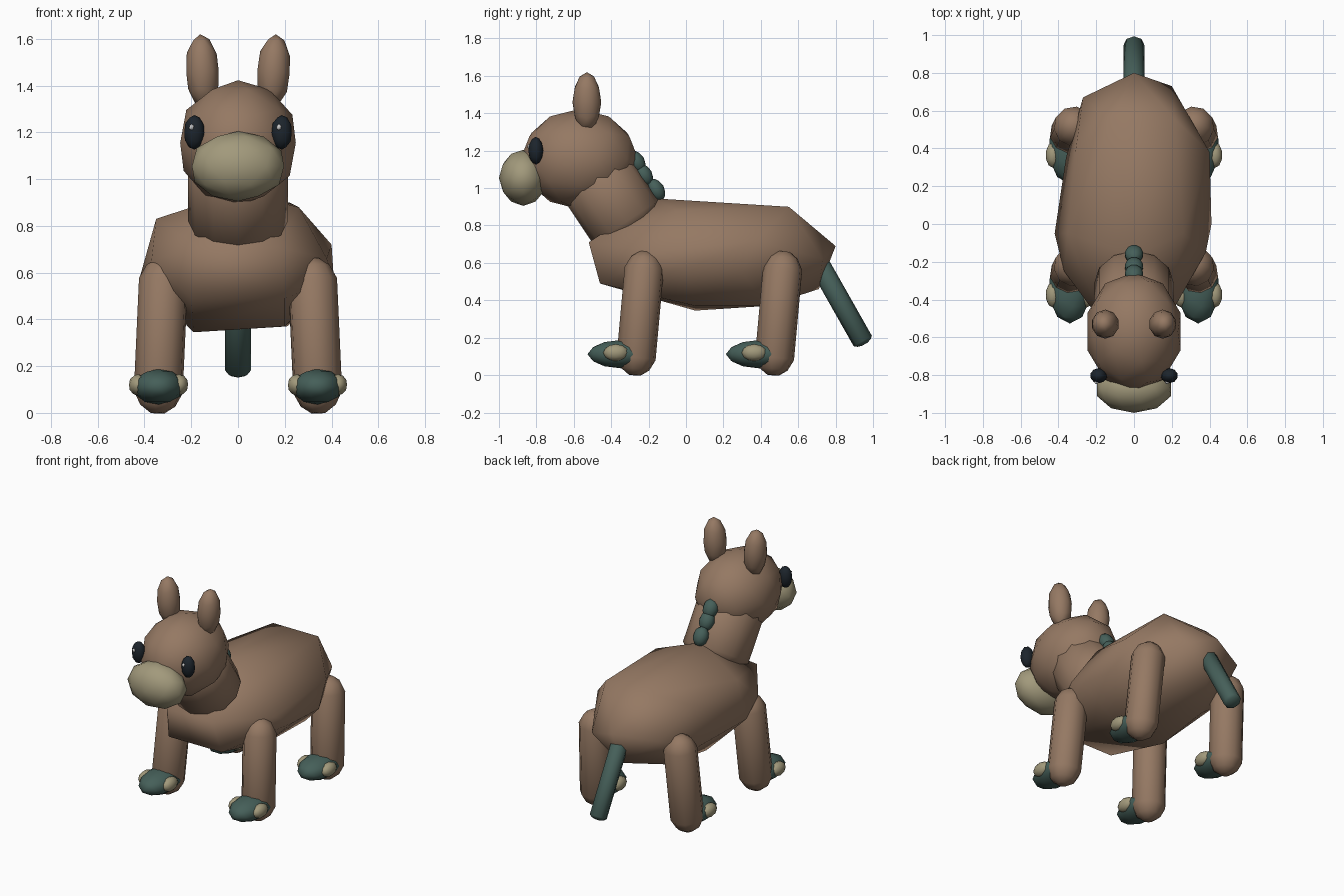
import bpy, bmesh, math
from mathutils import Vector, Matrix

if "Cube" in bpy.data.objects:
    bpy.data.objects.remove(bpy.data.objects["Cube"])


def material(name, rgb):
    m = bpy.data.materials.new(name)
    m.diffuse_color = (*rgb, 1)
    m.use_nodes = True
    m.node_tree.nodes["Principled BSDF"].inputs["Base Color"].default_value = m.diffuse_color
    return m


BROWN = material("brown_hide", (0.30, 0.19, 0.125))
BEIGE = material("beige", (0.36, 0.32, 0.20))
TEAL = material("dark_teal", (0.06, 0.115, 0.10))
DARK = material("eye_dark", (0.012, 0.018, 0.025))
WHITE = material("eye_glint", (0.7, 0.7, 0.7))


def finish(name, bm, mat):
    bmesh.ops.recalc_face_normals(bm, faces=bm.faces)
    me = bpy.data.meshes.new(name)
    bm.to_mesh(me)
    bm.free()
    me.materials.append(mat)
    for p in me.polygons:
        p.use_smooth = True
    ob = bpy.data.objects.new(name, me)
    bpy.context.collection.objects.link(ob)
    return ob


def hull(name, pts, mat):
    bm = bmesh.new()
    for p in pts:
        bm.verts.new(p)
    bmesh.ops.convex_hull(bm, input=bm.verts[:])
    loose = [v for v in bm.verts if not v.link_faces]
    bmesh.ops.delete(bm, geom=loose, context='VERTS')
    return finish(name, bm, mat)


def ball(name, loc, radii, mat, tilt=0, lean=0, sub=2):
    bm = bmesh.new()
    bmesh.ops.create_icosphere(bm, subdivisions=sub, radius=1)
    m = (Matrix.Translation(loc) @ Matrix.Rotation(tilt, 4, 'X')
         @ Matrix.Rotation(lean, 4, 'Y') @ Matrix.Diagonal((*radii, 1)))
    bmesh.ops.transform(bm, matrix=m, verts=bm.verts)
    return finish(name, bm, mat)


def capsule(name, a, b, r, cap, mat, sides=10):
    """Rod from tip a to tip b with domed ends of height cap."""
    a, b = Vector(a), Vector(b)
    length = (b - a).length
    rot = (b - a).to_track_quat('Z', 'Y')
    pts = []
    for z, k in ((0, .3), (cap * .35, .72), (cap, 1),
                 (length - cap, 1), (length - cap * .35, .72), (length, .3)):
        for i in range(sides):
            t = 2 * math.pi * i / sides
            pts.append(a + rot @ Vector((r * k * math.cos(t), r * k * math.sin(t), z)))
    return hull(name, pts, mat)


# Faceted, slightly uneven body
hull("body", [
    (0, .80, .69), (.20, .73, .62), (-.27, .67, .66), (0, .71, .46),
    (.22, .55, .90), (-.12, .55, .90), (-.31, .38, .81), (-.35, -.05, .83),
    (0, -.17, .945), (.26, -.05, .88), (.40, .38, .72), (.41, 0, .57),
    (.40, .30, .55), (-.42, -.05, .58), (-.36, .35, .54), (.38, -.15, .66),
    (-.37, -.25, .65), (.17, -.52, .71), (-.17, -.52, .71), (.20, -.46, .49),
    (-.20, -.46, .49), (-.19, .05, .345), (.20, .05, .37), (.21, .43, .37),
    (-.18, .43, .39)], BROWN)

# Neck, head and muzzle
capsule("neck", (0, -.27, .745), (0, -.54, 1.15), .213, .09, BROWN, 12)
ball("head", (0, -.57, 1.155), (.26, .315, .268), BROWN)
ball("muzzle", (0, -.87, 1.055), (.207, .13, .15), BEIGE)

# Mane tufts and tail
for i, (y, z) in enumerate(((-.265, 1.14), (-.225, 1.07), (-.16, .99))):
    ball(f"mane_tuft_{i + 1}", (0, y, z), (.05, .045, .065), TEAL, tilt=.5)
capsule("tail", (0, .70, .615), (0, .955, .165), .056, .02, TEAL, 8)

for side, s in (("left", -1), ("right", 1)):
    # Ears and eyes
    ball(f"{side}_ear", (s * .152, -.53, 1.46), (.073, .077, .16), BROWN, lean=s * .06)
    ball(f"{side}_eye", (s * .187, -.803, 1.2), (.045, .04, .074), DARK)
    ball(f"{side}_eye_glint", (s * .187 - .012, -.838, 1.222), (.012, .01, .014), WHITE, sub=1)
    # Legs with a hoof and two side toes each
    for end, y in (("front", -.275), ("back", .465)):
        tag = f"{end}_{side}"
        capsule(f"{tag}_leg", (s * .315, y + .06, .66), (s * .345, y, 0), .106, .09, BROWN)
        ball(f"{tag}_hoof", (s * .34, y - .07, .112), (.112, .182, .076), TEAL)
        for toe, d in (("inner", -1), ("outer", 1)):
            ball(f"{tag}_{toe}_toe", (s * (.34 + d * .088), y - .1, .12), (.04, .068, .046), BEIGE)
